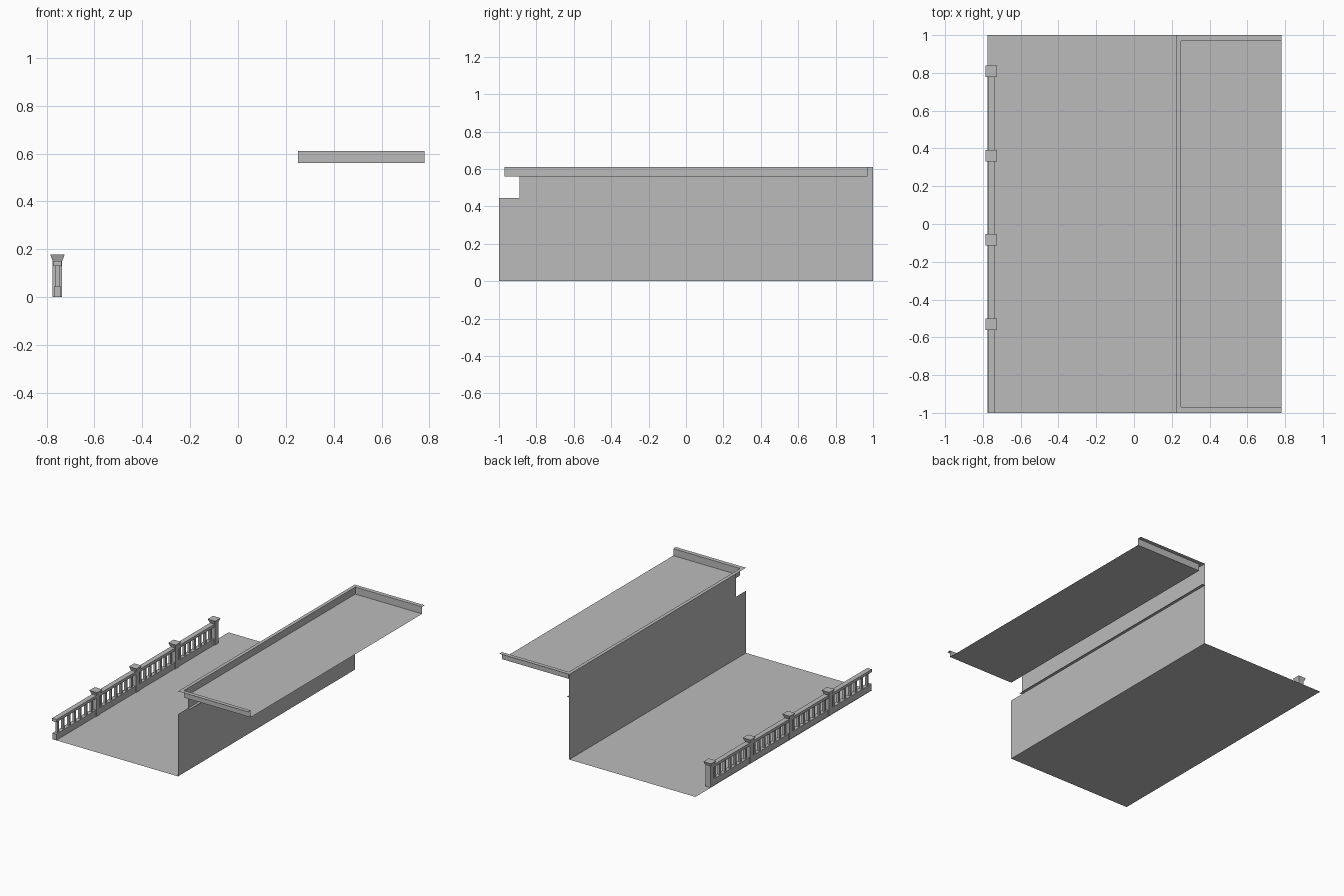
import bpy, bmesh

cube = bpy.data.objects.get("Cube")
if cube:
    bpy.data.objects.remove(cube, do_unlink=True)

grey = bpy.data.materials.new("plain_grey")
grey.use_nodes = True
grey.diffuse_color = (0.5, 0.5, 0.5, 1)
grey.node_tree.nodes["Principled BSDF"].inputs["Base Color"].default_value = (0.5, 0.5, 0.5, 1)


def finish(name, bm):
    mesh = bpy.data.meshes.new(name)
    bm.to_mesh(mesh)
    bm.free()
    mesh.materials.append(grey)
    obj = bpy.data.objects.new(name, mesh)
    bpy.context.collection.objects.link(obj)
    return obj


def sheets(name, faces):
    """Join flat polygons into one open surface."""
    bm = bmesh.new()
    for corners in faces:
        bm.faces.new([bm.verts.new(c) for c in corners])
    bmesh.ops.remove_doubles(bm, verts=bm.verts, dist=0.0001)
    return finish(name, bm)


def block(name, x, y, z, flare=0):
    """Box from (min, max) ranges; flare widens its top on every side."""
    bm = bmesh.new()
    bmesh.ops.create_cube(bm, size=1)
    for v in bm.verts:
        grow = flare if v.co.z > 0 else 0
        sx, sy = (1 if v.co.x > 0 else -1), (1 if v.co.y > 0 else -1)
        v.co = (x[sx > 0] + sx * grow, y[sy > 0] + sy * grow, z[v.co.z > 0])
    return finish(name, bm)


WALL, LEFT, RIGHT = 0.225, -0.775, 0.78
LEDGE, ROOF, RIM = 0.445, 0.56, 0.61
INNER, END, NOTCH = 0.25, 0.97, -0.89

# Lower terrace floor
sheets("terrace_floor", [[(LEFT, -1, 0), (WALL, -1, 0), (WALL, 1, 0), (LEFT, 1, 0)]])

# Wall with a notched front corner
profile = [(1, 0), (-1, 0), (-1, LEDGE), (NOTCH, LEDGE), (NOTCH, RIM), (1, RIM)]
sheets("terrace_wall", [[(WALL, y, z) for y, z in profile]])

# Narrow ledge on the hidden side of the wall
sheets("wall_ledge", [[(WALL, NOTCH, LEDGE), (WALL + 0.02, NOTCH, LEDGE),
                       (WALL + 0.02, 1, LEDGE), (WALL, 1, LEDGE)]])

# Roof tray, parapet and outward rim follow the same three-sided path
sheets("roof", [[(INNER, -END, ROOF), (RIGHT, -END, ROOF), (RIGHT, END, ROOF), (INNER, END, ROOF)]])
inner = [(RIGHT, -END), (INNER, -END), (INNER, END), (RIGHT, END)]
outer = [(RIGHT, -1), (WALL, -1), (WALL, 1), (RIGHT, 1)]
parapet, rim = [], []
for i in range(3):
    a, b, c, d = inner[i], inner[i + 1], outer[i + 1], outer[i]
    parapet.append([(*a, ROOF), (*b, ROOF), (*b, RIM), (*a, RIM)])
    rim.append([(*p, RIM) for p in (d, c, b, a)])
sheets("roof_parapet", parapet)
sheets("roof_rim", rim)

# Railing posts with flared caps
RAIL_X, HALF = -0.755, 0.02
posts = [-0.53 + 0.446 * i for i in range(4)]
for y in posts:
    x_range, y_range = (RAIL_X - HALF, RAIL_X + HALF), (y - HALF, y + HALF)
    block("railing_post", x_range, y_range, (0, 0.15))
    block("railing_cap", x_range, y_range, (0.15, 0.178), 0.01)

# Rails and balusters in every bay
starts = [-1] + [y + HALF for y in posts[:-1]]
for start, stop in zip(starts, [y - HALF for y in posts]):
    block("bottom_rail", (RAIL_X - 0.015, RAIL_X + 0.015), (start, stop), (0, 0.045))
    block("top_rail", (RAIL_X - 0.018, RAIL_X + 0.018), (start, stop), (0.13, 0.15))
    count = 7
    for i in range(count):
        y = start + (stop - start) * (i + 0.5) / count
        block("baluster", (RAIL_X - 0.008, RAIL_X + 0.008), (y - 0.008, y + 0.008), (0.045, 0.13))
